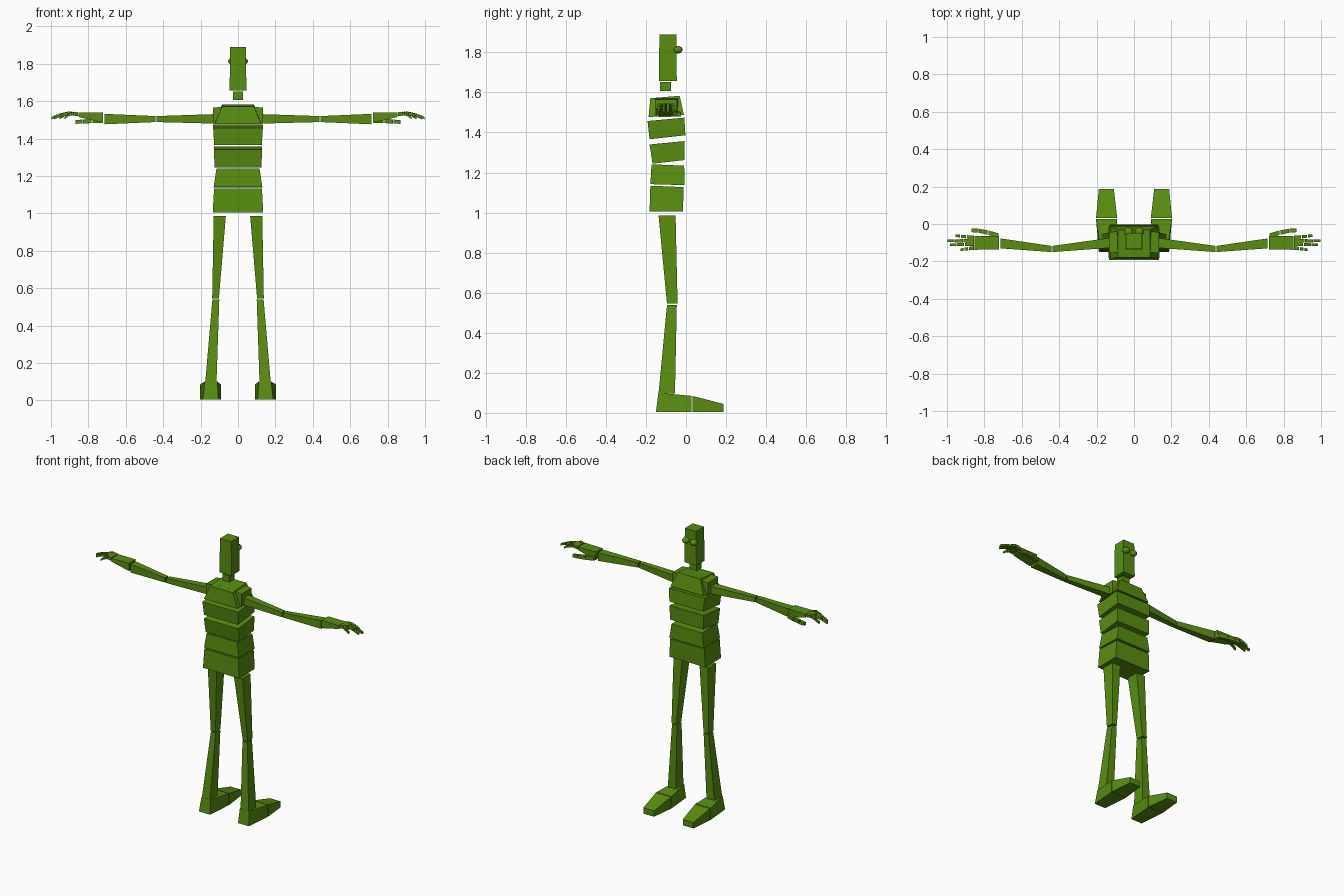
import bpy, bmesh
from mathutils import Vector

if "Cube" in bpy.data.objects:
    bpy.data.objects.remove(bpy.data.objects["Cube"])

green = bpy.data.materials.new("green")
green.diffuse_color = (0.10, 0.27, 0.005, 1)
green.use_nodes = True
green.node_tree.nodes["Principled BSDF"].inputs["Base Color"].default_value = green.diffuse_color


def finish(name, bm, mirror=False):
    bmesh.ops.recalc_face_normals(bm, faces=bm.faces)
    me = bpy.data.meshes.new(name)
    bm.to_mesh(me)
    bm.free()
    me.materials.append(green)
    ob = bpy.data.objects.new(name, me)
    bpy.context.collection.objects.link(ob)
    if mirror:
        ob.modifiers.new("mirror", "MIRROR").use_axis[0] = True
    return ob


def loft(name, quad_a, quad_b, mirror=False):
    """Six-sided block between two rings of four points."""
    bm = bmesh.new()
    a = [bm.verts.new(p) for p in quad_a]
    b = [bm.verts.new(p) for p in quad_b]
    bm.faces.new(a)
    bm.faces.new(b)
    for i in range(4):
        j = (i + 1) % 4
        bm.faces.new((a[i], a[j], b[j], b[i]))
    return finish(name, bm, mirror)


def rect(axis, pos, u0, u1, v0, v1):
    """Rectangle across an axis; u and v are the other axes in xyz order."""
    ring = []
    for u, v in ((u0, v0), (u1, v0), (u1, v1), (u0, v1)):
        p = [u, v]
        p.insert(axis, pos)
        ring.append(p)
    return ring


def block(name, axis, a, b, mirror=True):
    return loft(name, rect(axis, *a), rect(axis, *b), mirror)


def slab(name, w_low, w_top, back_low, front_low, front_top, back_top):
    """Torso block from a (y, z) side profile and half widths."""
    low = [(s * w_low, *p) for s, p in ((-1, back_low), (1, back_low), (1, front_low), (-1, front_low))]
    top = [(s * w_top, *p) for s, p in ((-1, back_top), (1, back_top), (1, front_top), (-1, front_top))]
    return loft(name, low, top)


# Torso, from hips to chest
slab("hips", .135, .128, (-.182, 1.005), (-.015, 1.005), (-.012, 1.127), (-.178, 1.134))
slab("lower_waist", .13, .115, (-.178, 1.142), (-.007, 1.137), (-.009, 1.234), (-.172, 1.241))
slab("upper_waist", .126, .128, (-.167, 1.244), (-.008, 1.262), (-.007, 1.357), (-.182, 1.34))
slab("lower_chest", .127, .133, (-.182, 1.366), (-.003, 1.386), (-.008, 1.474), (-.192, 1.457))
slab("upper_chest", .125, .085, (-.187, 1.477), (-.01, 1.487), (-.032, 1.583), (-.178, 1.571))

# Neck and head
block("neck", 2, (1.606, -.027, .027, -.13, -.075), (1.651, -.027, .027, -.13, -.075), False)
block("head", 2, (1.658, -.045, .045, -.135, -.046), (1.888, -.042, .042, -.133, -.048), False)

# Eyes
bm = bmesh.new()
bmesh.ops.create_uvsphere(bm, u_segments=16, v_segments=8, radius=1)
for v in bm.verts:
    v.co = Vector((.029 + .024 * v.co.x, -.042 + .025 * v.co.y, 1.813 + .019 * v.co.z))
for f in bm.faces:
    f.smooth = True
finish("eyes", bm, True)

# Shoulders and arms
block("shoulders", 0, (.03, -.15, -.03, 1.5, 1.575), (.133, -.155, -.045, 1.48, 1.565))
block("upper_arms", 0, (.135, -.128, -.075, 1.48, 1.53), (.435, -.15, -.117, 1.488, 1.52))
block("forearms", 0, (.442, -.15, -.117, 1.488, 1.52), (.715, -.13, -.077, 1.476, 1.532))
block("palms", 0, (.722, -.135, -.065, 1.485, 1.538), (.852, -.138, -.064, 1.515, 1.538))


# Fingers as chains of three tapering segments
def finger(name, path, radius):
    for i, (p, q) in enumerate(zip(path, path[1:])):
        p, q = Vector(p), Vector(q)
        gap = (q - p).normalized() * .002
        ends = []
        for c, r in ((p + gap, radius - i * .0012), (q - gap, radius - i * .0012 - .001)):
            ends.append(rect(0, c.x, c.y - r, c.y + r, c.z - r, c.z + r))
        loft(f"{name}_{i + 1}", *ends, True)


for name, y0, y1, tip in (("index_finger", -.073, -.062, .957), ("middle_finger", -.09, -.09, 1.0),
                          ("ring_finger", -.108, -.112, .985), ("little_finger", -.128, -.138, .93)):
    span = tip - .854
    rows = ((0, 1.53), (.4, 1.535), (.72, 1.524), (1, 1.508))
    finger(name, [(.854 + t * span, y0 + t * (y1 - y0), z) for t, z in rows], .010)
finger("thumb", [(.722, -.064, 1.497), (.78, -.046, 1.494), (.83, -.036, 1.491), (.87, -.034, 1.488)], .013)

# Legs
block("thighs", 2, (.545, .102, .138, -.095, -.042), (.985, .065, .13, -.137, -.052))
block("shins", 2, (.098, .115, .175, -.137, -.055), (.538, .1, .137, -.095, -.046))

# Feet and toes
loft("feet", [(.105, -.15, .005), (.188, -.15, .005), (.178, -.138, .1), (.11, -.138, .1)],
     rect(1, .028, .09, .203, .005, .085), True)
block("toes", 1, (.033, .09, .203, .005, .084), (.188, .108, .188, .005, .045))
